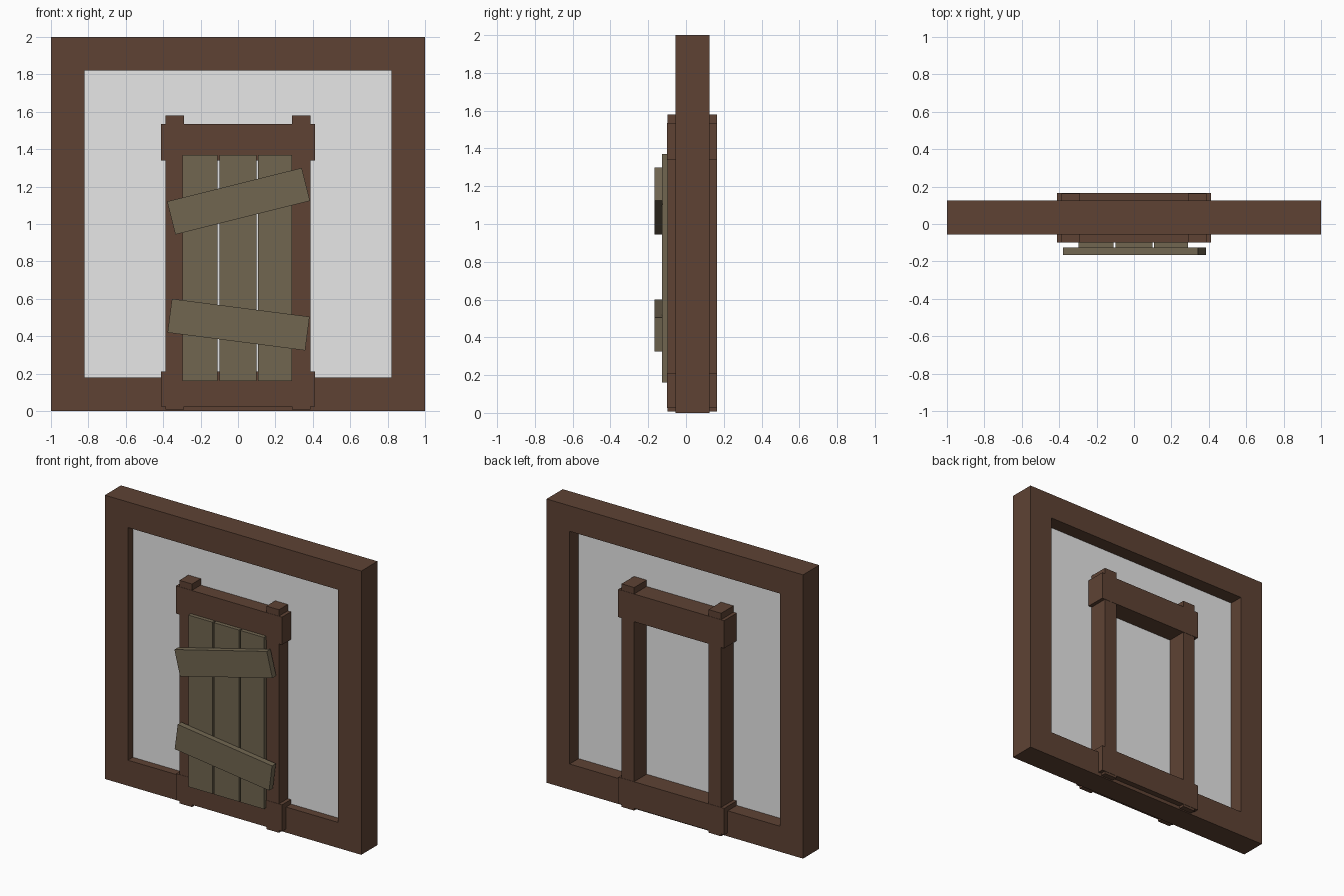
import bpy
import bmesh
from math import radians
from mathutils import Matrix

if "Cube" in bpy.data.objects:
    bpy.data.objects.remove(bpy.data.objects["Cube"])


def material(name, rgb):
    mat = bpy.data.materials.new(name)
    mat.use_nodes = True
    colour = (*rgb, 1.0)
    mat.diffuse_color = colour
    mat.node_tree.nodes["Principled BSDF"].inputs["Base Color"].default_value = colour
    return mat


DARK_WOOD = material("dark brown wood", (0.112, 0.055, 0.034))
OLD_WOOD = material("weathered wood", (0.165, 0.132, 0.081))
PLASTER = material("pale grey plaster", (0.8, 0.8, 0.8))


def add_object(name, bm, mat):
    bmesh.ops.recalc_face_normals(bm, faces=bm.faces)
    mesh = bpy.data.meshes.new(name)
    bm.to_mesh(mesh)
    bm.free()
    mesh.materials.append(mat)
    obj = bpy.data.objects.new(name, mesh)
    bpy.context.collection.objects.link(obj)
    return obj


def box(name, xs, ys, zs, mat, tilt=0):
    """Box between pairs of limits, tilted in the wall plane about its centre."""
    spans = (xs, ys, zs)
    centre = [(a + b) / 2 for a, b in spans]
    size = [b - a for a, b in spans]
    bm = bmesh.new()
    bmesh.ops.create_cube(bm, size=1, matrix=Matrix.Translation(centre)
                          @ Matrix.Rotation(radians(-tilt), 4, "Y")
                          @ Matrix.Diagonal((*size, 1)))
    return add_object(name, bm, mat)


def ring(name, half, height, width, ys, mat):
    """Rectangular frame made in one piece."""
    bm = bmesh.new()
    loops = []
    for y in ys:
        for inset in (0, width):
            x, low, high = half - inset, inset, height - inset
            loops.append([bm.verts.new((px, y, pz)) for px, pz in
                          ((-x, low), (x, low), (x, high), (-x, high))])
    outer_f, inner_f, outer_b, inner_b = loops
    for a, b in ((outer_f, inner_f), (inner_f, inner_b),
                 (inner_b, outer_b), (outer_b, outer_f)):
        for i in range(4):
            j = (i + 1) % 4
            bm.faces.new((a[i], a[j], b[j], b[i]))
    return add_object(name, bm, mat)


# Wall: heavy timber surround with a thin plaster panel
ring("wall_frame", 1, 2, 0.18, (-0.055, 0.125), DARK_WOOD)
box("wall_panel", (-0.83, 0.83), (0.0, 0.025), (0.17, 1.83), PLASTER)

# Window surround, standing proud on both sides of the wall
DEPTH = (-0.098, 0.163)
PROUD = (-0.1, 0.165)
box("left_post", (0.29, 0.388), DEPTH, (0.008, 1.58), DARK_WOOD)
box("right_post", (-0.388, -0.29), DEPTH, (0.008, 1.58), DARK_WOOD)
box("lintel", (-0.413, 0.413), PROUD, (1.34, 1.535), DARK_WOOD)
box("sill", (-0.413, 0.413), PROUD, (0.025, 0.212), DARK_WOOD)

# Boarded shutter
for i, xs in enumerate(((-0.298, -0.11), (-0.1, 0.098), (0.108, 0.29))):
    box(f"shutter_plank_{i + 1}", xs, (-0.127, -0.09), (0.16, 1.37), OLD_WOOD)

# Crooked boards nailed across the shutter
for name, z, tilt in (("upper_cross_board", 1.122, 14), ("lower_cross_board", 0.462, -7.4)):
    box(name, (-0.368, 0.374), (-0.167, -0.125), (z - 0.091, z + 0.091), OLD_WOOD, tilt)
